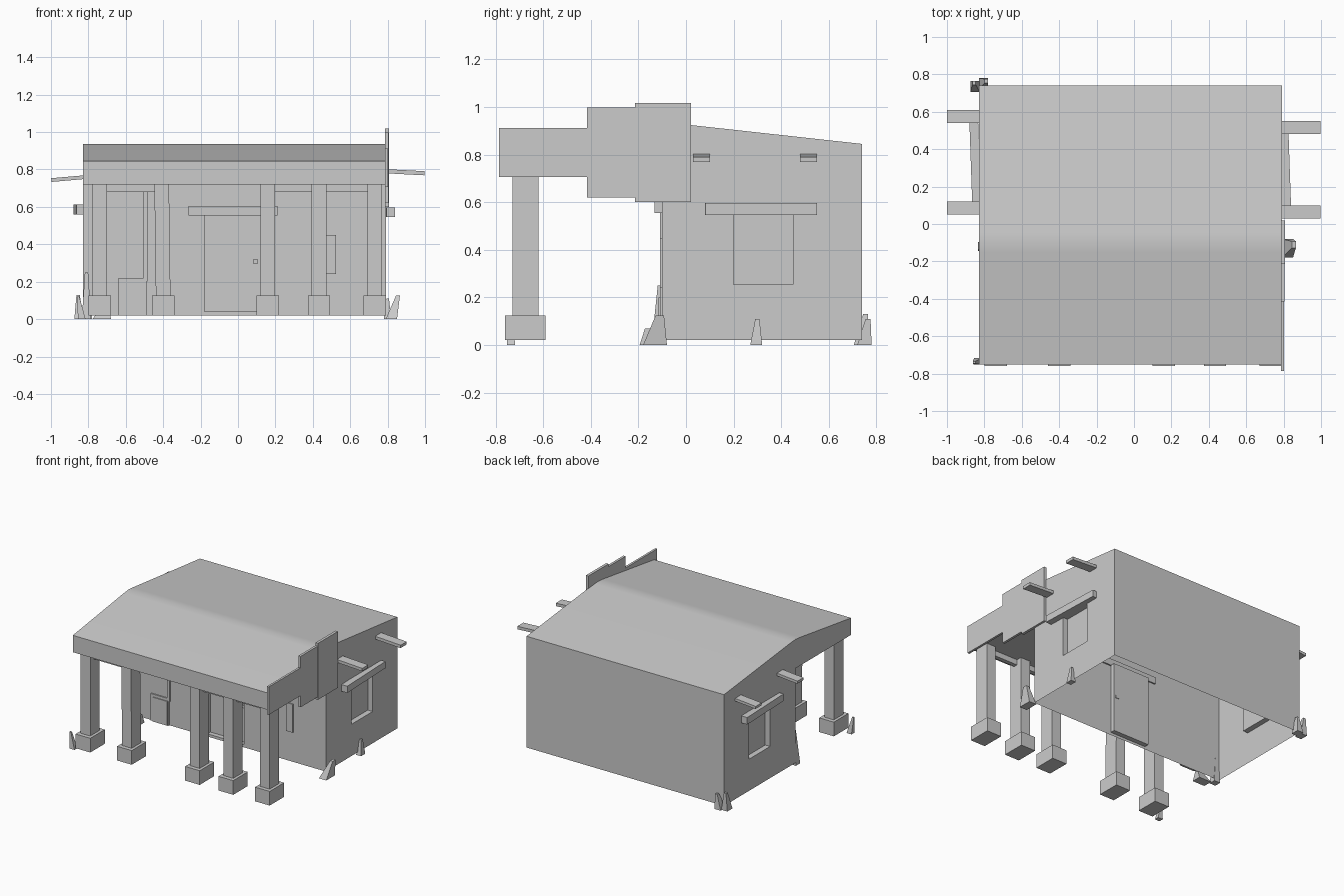
import bpy, bmesh, math
from mathutils import Vector, Matrix

if "Cube" in bpy.data.objects:
    bpy.data.objects.remove(bpy.data.objects["Cube"], do_unlink=True)

GREY = (0.6, 0.6, 0.6, 1)
plaster = bpy.data.materials.new("plain_grey")
plaster.use_nodes = True
plaster.diffuse_color = GREY
plaster.node_tree.nodes["Principled BSDF"].inputs["Base Color"].default_value = GREY


def finish(name, bm):
    bmesh.ops.recalc_face_normals(bm, faces=bm.faces)
    mesh = bpy.data.meshes.new(name)
    bm.to_mesh(mesh)
    bm.free()
    mesh.materials.append(plaster)
    ob = bpy.data.objects.new(name, mesh)
    bpy.context.collection.objects.link(ob)
    return ob


def box(name, x, y, z, tip=1.0, lean=(0, 0), tilt=0.0, axis='Y'):
    """Box from ranges; the top may shrink and lean, the whole may tilt."""
    bm = bmesh.new()
    bmesh.ops.create_cube(bm, size=1)
    size = Vector((x[1] - x[0], y[1] - y[0], z[1] - z[0]))
    mid = Vector((x[0] + x[1], y[0] + y[1], z[0] + z[1])) / 2
    for v in bm.verts:
        top = v.co.z > 0
        k = tip if top else 1
        v.co = Vector((v.co.x * size.x * k, v.co.y * size.y * k, v.co.z * size.z))
        if top:
            v.co += Vector((lean[0], lean[1], 0))
    if tilt:
        bmesh.ops.rotate(bm, verts=bm.verts, matrix=Matrix.Rotation(math.radians(tilt), 3, axis))
    bmesh.ops.translate(bm, verts=bm.verts, vec=mid)
    return finish(name, bm)


def prism(name, profile, x0, x1):
    """Extrude a (y, z) profile along x."""
    bm = bmesh.new()
    face = bm.faces.new([bm.verts.new((x0, y, z)) for y, z in profile])
    new = bmesh.ops.extrude_face_region(bm, geom=[face])["geom"]
    moved = [g for g in new if isinstance(g, bmesh.types.BMVert)]
    bmesh.ops.translate(bm, verts=moved, vec=(x1 - x0, 0, 0))
    return finish(name, bm)


# House shell with the porch roof in one profile, ridge slightly rounded
house = prism("house_shell", [
    (-0.75, 0.72), (-0.75, 0.845), (-0.15, 0.93), (-0.1, 0.935), (-0.05, 0.932),
    (0.74, 0.845), (0.74, 0.02), (-0.1, 0.02), (-0.1, 0.72)], -0.83, 0.79)

# Recessed door and side windows
cutters = [
    box("door_cutter", (-0.18, 0.12), (-0.2, -0.065), (0.04, 0.56)),
    box("left_window_cutter", (0.75, 0.9), (0.2, 0.45), (0.255, 0.55)),
    box("right_window_cutter", (-0.9, -0.79), (0.2, 0.45), (0.255, 0.56)),
]
bpy.context.view_layer.objects.active = house
for cutter in cutters:
    cutter.hide_render = True
    cut = house.modifiers.new("recess", 'BOOLEAN')
    cut.operation = 'DIFFERENCE'
    cut.solver = 'EXACT'
    cut.object = cutter
    bpy.ops.object.modifier_apply(modifier=cut.name)
    bpy.data.objects.remove(cutter, do_unlink=True)

# Open underside
bm = bmesh.new()
bm.from_mesh(house.data)
floor = [f for f in bm.faces if all(v.co.z < 0.03 for v in f.verts)]
bmesh.ops.delete(bm, geom=floor, context='FACES')
bm.to_mesh(house.data)
bm.free()
bpy.ops.object.select_all(action='DESELECT')
house.select_set(True)
bpy.ops.object.shade_smooth_by_angle(angle=math.radians(30))
weighted = house.modifiers.new("flat_planes", 'WEIGHTED_NORMAL')
weighted.keep_sharp = True

# Porch pillars on square bases
for i, x in enumerate((-0.74, -0.4, 0.158, 0.433, 0.732)):
    lean = (-0.008, 0) if i == 1 else (0, 0)
    box(f"pillar_{i + 1}", (x - 0.039, x + 0.039), (-0.73, -0.62), (0.12, 0.725), lean=lean)
    box(f"pillar_base_{i + 1}", (x - 0.06, x + 0.06), (-0.76, -0.59), (0.02, 0.125))

# Beams linking pillars
for i, (a, b) in enumerate(((-0.7, -0.44), (0.197, 0.394), (0.472, 0.693))):
    box(f"porch_beam_{i + 1}", (a, b), (-0.69, -0.66), (0.68, 0.722))

# Stepped boards on the porch end
for i, (y, z) in enumerate((((-0.785, -0.41), (0.705, 0.912)),
                            ((-0.415, -0.205), (0.62, 0.998)),
                            ((-0.215, 0.02), (0.6, 1.018)))):
    box(f"end_board_{i + 1}", (0.786, 0.802 + 0.002 * i), y, z)

# Roof beam ends through the side walls
for i, y in enumerate((0.065, 0.515)):
    box(f"left_beam_end_{i + 1}", (0.76, 0.998), (y - 0.035, y + 0.035), (0.775, 0.797), tilt=3)
for i, y in enumerate((0.085, 0.575)):
    box(f"right_beam_end_{i + 1}", (-0.998, -0.8), (y - 0.035, y + 0.035), (0.742, 0.762), tilt=-5)

# Lintels over windows and door
box("left_lintel", (0.785, 0.832), (0.08, 0.55), (0.547, 0.597), tilt=2, axis='Z')
box("right_lintel", (-0.872, -0.825), (0.09, 0.54), (0.56, 0.612), tilt=2, axis='Z')
box("door_lintel", (-0.265, 0.21), (-0.132, -0.09), (0.555, 0.605))
box("door_handle", (0.08, 0.108), (-0.08, -0.06), (0.297, 0.318))

# Broken plaster on the front wall
box("plaster_step", (-0.64, -0.49), (-0.109, -0.1), (0.02, 0.22))
box("plaster_patch", (-0.62, -0.5), (-0.115, -0.108), (0.02, 0.2))
box("plaster_post", (-0.505, -0.485), (-0.109, -0.1), (0.2, 0.68))
box("plaster_side", (0.47, 0.525), (-0.109, -0.1), (0.24, 0.45))

# Rubble and splinters around the base: centre, size, lean
for i, (c, s, lean) in enumerate((
        ((0.82, -0.13), (0.06, 0.1, 0.125), (0.035, 0.02)),
        ((0.8, 0.295), (0.04, 0.05, 0.11), (0, 0.005)),
        ((-0.85, 0.735), (0.05, 0.06, 0.13), (-0.005, 0.02)),
        ((-0.805, 0.75), (0.05, 0.06, 0.11), (0.015, 0.015)),
        ((-0.835, -0.735), (0.04, 0.035, 0.12), (-0.02, -0.005)),
        ((-0.81, -0.12), (0.05, 0.05, 0.25), (0, 0.01)),
        ((-0.73, -0.16), (0.1, 0.07, 0.07), (0.03, 0)))):
    box(f"rubble_{i + 1}", (c[0] - s[0] / 2, c[0] + s[0] / 2),
        (c[1] - s[1] / 2, c[1] + s[1] / 2), (0, s[2]), tip=0.35, lean=lean)
